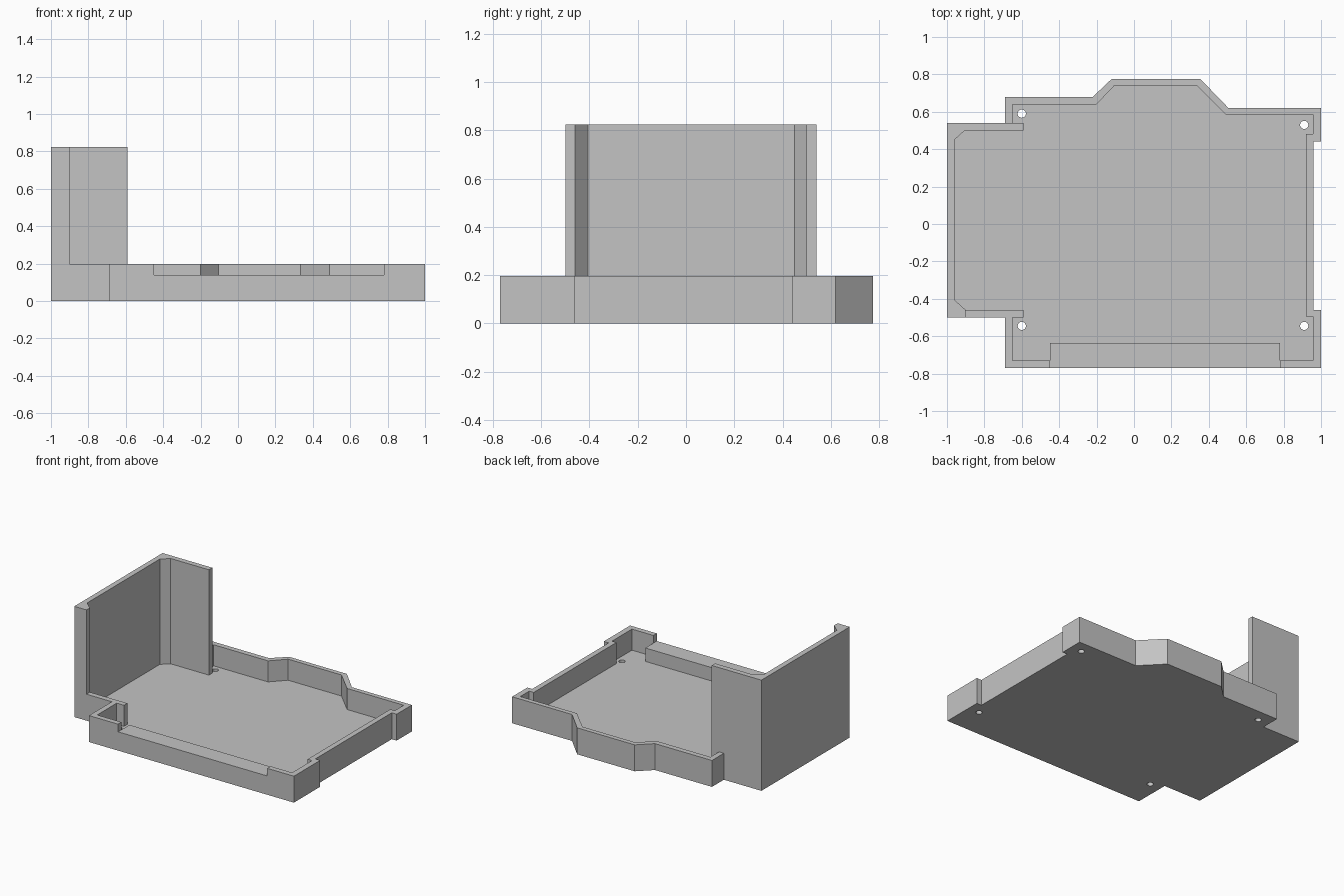
import bpy
import bmesh

FLOOR, LEDGE, RIM, TOP = 0.04, 0.14, 0.197, 0.825

if "Cube" in bpy.data.objects:
    bpy.data.objects.remove(bpy.data.objects["Cube"], do_unlink=True)

grey = bpy.data.materials.new("plain_grey")
grey.use_nodes = True
colour = (0.55, 0.55, 0.55, 1)
grey.diffuse_color = colour
grey.node_tree.nodes["Principled BSDF"].inputs["Base Color"].default_value = colour


def prism(name, outline, z0, z1):
    """Extrude a flat outline from z0 up to z1."""
    bm = bmesh.new()
    face = bm.faces.new([bm.verts.new((x, y, z0)) for x, y in outline])
    new = bmesh.ops.extrude_face_region(bm, geom=[face])["geom"]
    verts = [g for g in new if isinstance(g, bmesh.types.BMVert)]
    bmesh.ops.translate(bm, verts=verts, vec=(0, 0, z1 - z0))
    bmesh.ops.recalc_face_normals(bm, faces=bm.faces)
    mesh = bpy.data.meshes.new(name)
    bm.to_mesh(mesh)
    bm.free()
    mesh.materials.append(grey)
    obj = bpy.data.objects.new(name, mesh)
    bpy.context.collection.objects.link(obj)
    return obj


def cut(target, cutter):
    """Subtract the cutter from the target, then drop the cutter."""
    cutter.hide_render = True
    mod = target.modifiers.new("cut", "BOOLEAN")
    mod.operation, mod.solver, mod.object = "DIFFERENCE", "EXACT", cutter
    bpy.context.view_layer.objects.active = target
    bpy.ops.object.modifier_apply(modifier=mod.name)
    bpy.data.objects.remove(cutter, do_unlink=True)


# Inner face of the tall wall with its chamfered corners, shared by tray and wall
wall_inside = [(-0.9, -0.46), (-0.96, -0.405), (-0.96, 0.45), (-0.905, 0.5),
               (-0.59, 0.5), (-0.59, 0.54)]

# Tray body
tray = prism("tray", [
    (-1, -0.5), (-0.69, -0.5), (-0.69, -0.77), (1, -0.77), (1, -0.46), (0.96, -0.46),
    (0.96, 0.44), (1, 0.44), (1, 0.62), (0.505, 0.62), (0.355, 0.775),
    (-0.12, 0.775), (-0.22, 0.68), (-0.69, 0.68), (-0.69, 0.54), (-1, 0.54)], 0, RIM)

# Hollow inside the rim, stepping round the front ledge
cut(tray, prism("cavity", wall_inside + [
    (-0.65, 0.54), (-0.65, 0.64), (-0.2, 0.64), (-0.105, 0.74), (0.335, 0.74),
    (0.49, 0.585), (0.957, 0.585), (0.957, 0.48), (0.92, 0.48), (0.92, -0.495),
    (0.957, -0.495), (0.957, -0.73), (0.78, -0.73), (0.78, -0.635), (-0.45, -0.635),
    (-0.45, -0.73), (-0.65, -0.73), (-0.65, -0.5), (-0.59, -0.5), (-0.59, -0.46)],
    FLOOR, 0.5))

# Lowered opening above the front ledge
cut(tray, prism("front_notch", [(-0.45, -0.9), (0.78, -0.9), (0.78, -0.6), (-0.45, -0.6)],
                LEDGE, 0.5))

# Screw holes through the floor
for x, y in [(-0.6, 0.59), (-0.6, -0.545), (0.91, 0.53), (0.91, -0.545)]:
    bpy.ops.mesh.primitive_cylinder_add(vertices=24, radius=0.022, depth=0.2, location=(x, y, 0))
    cut(tray, bpy.context.object)

# Tall wall: short front return, full side, long back return
prism("tall_wall", [(-1, -0.5), (-0.9, -0.5)] + wall_inside + [(-1, 0.54)], RIM, TOP)
